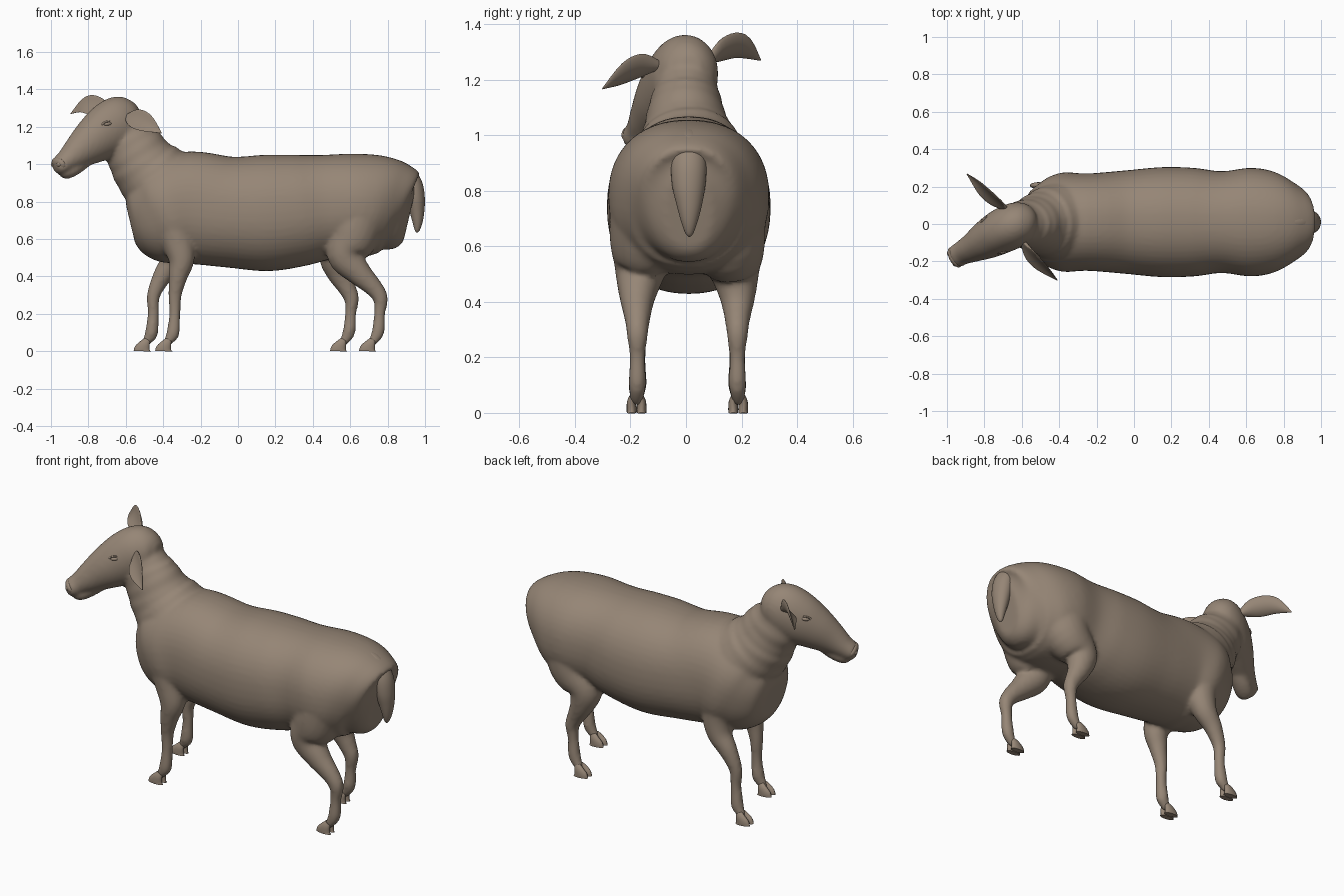
import bpy, bmesh
from math import sin, cos, pi
from mathutils import Vector, Matrix
from mathutils.bvhtree import BVHTree

old = bpy.data.objects.get("Cube")
if old:
    bpy.data.objects.remove(old, do_unlink=True)

hide = bpy.data.materials.new("taupe_hide")
hide.use_nodes = True
COLOUR = (0.305, 0.238, 0.181, 1)
hide.diffuse_color = COLOUR
bsdf = next(n for n in hide.node_tree.nodes if n.type == 'BSDF_PRINCIPLED')
bsdf.inputs["Base Color"].default_value = COLOUR


def catmull(rows, steps):
    """Smooth every column of a list of rows."""
    out = []
    for i in range(len(rows) - 1):
        a, b, c, d = (rows[max(0, min(len(rows) - 1, i + k))] for k in (-1, 0, 1, 2))
        for s in range(steps):
            t = s / steps
            out.append([0.5 * (2*q + (r - p)*t + (2*p - 5*q + 4*r - s2)*t*t
                               + (3*q - p - 3*r + s2)*t**3)
                        for p, q, r, s2 in zip(a, b, c, d)])
    return out + [list(rows[-1])]


def loft(bm, rows, ref, steps=5, sides=32, power=1.0, cup=0.0, ripple=0.0):
    """Skin ellipses along a path; row = x, y, z, half size along ref, half size across."""
    rows = catmull(rows, steps)
    pts = [Vector(r[:3]) for r in rows]
    rings = []
    for i, r in enumerate(rows):
        t = (pts[min(i + 1, len(pts) - 1)] - pts[max(i - 1, 0)]).normalized()
        side = t.cross(Vector(ref)).normalized()
        up = side.cross(t)
        k = 1 + ripple * sin(i * 2 * pi / 6)
        ring = []
        for j in range(sides):
            c, s = cos(2*pi*j/sides), sin(2*pi*j/sides)
            c, s = (abs(v)**power * (1 if v > 0 else -1) for v in (c, s))
            ring.append(bm.verts.new(pts[i] + up*c*r[3]*k + side*(s*r[4]*k + cup*c*c*r[3])))
        rings.append(ring)
    for a, b in zip(rings, rings[1:]):
        for j in range(sides):
            n = (j + 1) % sides
            bm.faces.new((a[j], a[n], b[n], b[j]))
    bm.faces.new(rings[0][::-1])
    bm.faces.new(rings[-1])


def finish(name, bm, angle=0.8):
    bmesh.ops.recalc_face_normals(bm, faces=bm.faces)
    mesh = bpy.data.meshes.new(name)
    bm.to_mesh(mesh)
    bm.free()
    mesh.materials.append(hide)
    ob = bpy.data.objects.new(name, mesh)
    bpy.context.collection.objects.link(ob)
    bpy.ops.object.select_all(action='DESELECT')
    ob.select_set(True)
    bpy.context.view_layer.objects.active = ob
    bpy.ops.object.shade_smooth_by_angle(angle=angle)
    return ob


def ellipsoid(name, centre, axes, size):
    bm = bmesh.new()
    bmesh.ops.create_uvsphere(bm, u_segments=20, v_segments=12, radius=1)
    m = Matrix(axes).transposed().to_4x4()
    bm.transform(Matrix.Translation(centre) @ m @ Matrix.Diagonal((*size, 1)))
    return finish(name, bm)


UP = (0, 0, 1)
skin = bmesh.new()

# Barrel: x, top, bottom, half width
barrel = [(-.575, .79, .575, .10), (-.545, .87, .51, .165), (-.47, .96, .462, .225),
          (-.38, 1.03, .452, .265), (-.25, 1.068, .465, .26), (-.05, 1.04, .448, .276),
          (.15, 1.05, .428, .294), (.32, 1.052, .453, .29), (.47, 1.05, .49, .272),
          (.62, 1.056, .50, .29), (.74, 1.048, .515, .272), (.83, 1.012, .515, .22),
          (.885, .95, .528, .155), (.918, .87, .59, .085)]
loft(skin, [(x, .01, (t + b)/2, (t - b)/2, w) for x, t, b, w in barrel], UP, sides=48, power=.9)

# Wrinkled neck
loft(skin, [(-.34, .01, .80, .22, .22), (-.435, .01, .92, .205, .205),
            (-.495, .005, .985, .183, .172), (-.54, 0, 1.055, .166, .146),
            (-.59, 0, 1.13, .15, .126), (-.62, 0, 1.20, .115, .105)],
     (1, 0, .5), steps=8, ripple=.012)

# Head and lower jaw
head = [(-.52, .015, 1.25, .035, .035), (-.555, .012, 1.245, .10, .09), (-.62, 0, 1.225, .145, .118),
        (-.70, -.035, 1.175, .147, .12), (-.78, -.08, 1.12, .122, .106),
        (-.86, -.125, 1.06, .088, .08), (-.92, -.155, 1.015, .06, .064),
        (-.955, -.178, .99, .05, .06), (-.978, -.19, .98, .028, .035)]
loft(skin, head, UP)
loft(skin, [(-.80, -.10, 1.03, .035, .045), (-.87, -.13, .98, .037, .05),
            (-.92, -.158, .954, .034, .047), (-.947, -.17, .948, .018, .026)], UP)

# Legs: x, z, radius, distance from the middle; the +y pair steps forward
front_leg = [(-.36, .74, .13, .135), (-.325, .60, .095, .16), (-.302, .49, .07, .178),
             (-.32, .40, .051, .182), (-.337, .30, .036, .178), (-.338, .20, .030, .178),
             (-.347, .10, .035, .18), (-.365, .065, .028, .182), (-.385, .035, .02, .183)]
hind_leg = [(.65, .75, .17, .12), (.61, .61, .14, .15), (.575, .51, .098, .17),
            (.645, .42, .069, .18), (.725, .34, .049, .18), (.762, .28, .040, .18),
            (.757, .20, .030, .18), (.75, .11, .034, .18), (.73, .065, .028, .182),
            (.705, .035, .02, .183)]
for name, leg, step in (("front", front_leg, -.115), ("hind", hind_leg, -.155)):
    for label, side in (("near", -1), ("far", 1)):
        rows = []
        for x, z, r, y in leg:
            f = max(0, min(1, (.64 - z)/.36)) if side > 0 else 0
            rows.append((x + step*f*f*(3 - 2*f), side*y + .005, z, r, r*.95))
        loft(skin, rows, (1, 0, 0), sides=24)
        # Cloven hoof
        x, y = rows[-1][:2]
        bm = bmesh.new()
        for toe in (-1, 1):
            cy = y + toe*.018
            loft(bm, [(x + .014, cy - toe*.005, .06, .018, .012), (x + .002, cy, .04, .028, .016),
                      (x - .010, cy, .014, .042, .018), (x - .012, cy, 0, .046, .017)],
                 (1, 0, 0), steps=3, sides=16)
        finish(f"{label}_{name}_hoof", bm)

surface = BVHTree.FromBMesh(skin)
body = finish("body", skin)
blend = body.modifiers.new("Blend", 'REMESH')
blend.mode = 'VOXEL'
blend.voxel_size = .011
blend.use_smooth_shade = True
relax = body.modifiers.new("Relax", 'SMOOTH')
relax.factor = .5
relax.iterations = 7

# Tail
bm = bmesh.new()
loft(bm, [(.75, .01, .995, .03, .03), (.82, .01, .99, .04, .045), (.885, .01, .955, .05, .058),
          (.93, .01, .895, .054, .064), (.948, .01, .82, .051, .06), (.957, .012, .75, .04, .046),
          (.96, .012, .69, .027, .03), (.958, .012, .648, .014, .015),
          (.956, .012, .634, .003, .003)], (1, 0, .6))
finish("tail", bm)

# Cupped leaf ears, leaning so that their open faces turn
ears = {"near_ear": ((-.59, -.10, 1.25), (-.545, -.16, 1.24), (-.485, -.225, 1.212), (-.41, -.30, 1.167)),
        "far_ear": ((-.69, .085, 1.268), (-.745, .135, 1.30), (-.815, .20, 1.312), (-.893, .268, 1.27))}
for name, path in ears.items():
    bm = bmesh.new()
    sizes = ((.02, .014), (.053, .011), (.05, .008), (.003, .002))
    loft(bm, [(*p, *s) for p, s in zip(path, sizes)], (.42, .38, 1), sides=24,
         cup=.3 if name == "near_ear" else -.3)
    finish(name, bm)

# Eyes with lids, set on the cheeks
ahead = Vector((-.76, -.42, -.5)).normalized()
across = ahead.cross(Vector(UP)).normalized()
crown = across.cross(ahead)
flat = Vector((ahead.x, ahead.y, -.12)).normalized()
for label, s in (("near", -1), ("far", 1)):
    out = across * s
    hit = surface.ray_cast(Vector((-.742, -.062, 1.215)) + out*.3, -out)[0]
    axes = (flat, out, flat.cross(out))
    ellipsoid(f"{label}_eye", hit - out*.006, axes, (.024, .012, .010))
    bm = bmesh.new()
    loop = [hit + flat*.031*cos(a) + axes[2]*.014*sin(a)*abs(sin(a))**.3 - out*(.003 + .01*abs(cos(a)))
            for a in (2*pi*i/24 for i in range(25))]
    loft(bm, [(*p, .005, .005) for p in loop], out, steps=1, sides=8)
    finish(f"{label}_eyelid", bm)
    # Nostril rim
    ellipsoid(f"{label}_nostril", Vector((-.968, -.184, 1.0)) + out*.03,
              (ahead, out, ahead.cross(out)), (.018, .018, .014))

# Nose pad
ellipsoid("nose", Vector((-.957, -.178, .998)), (ahead, across, crown), (.027, .06, .042))
